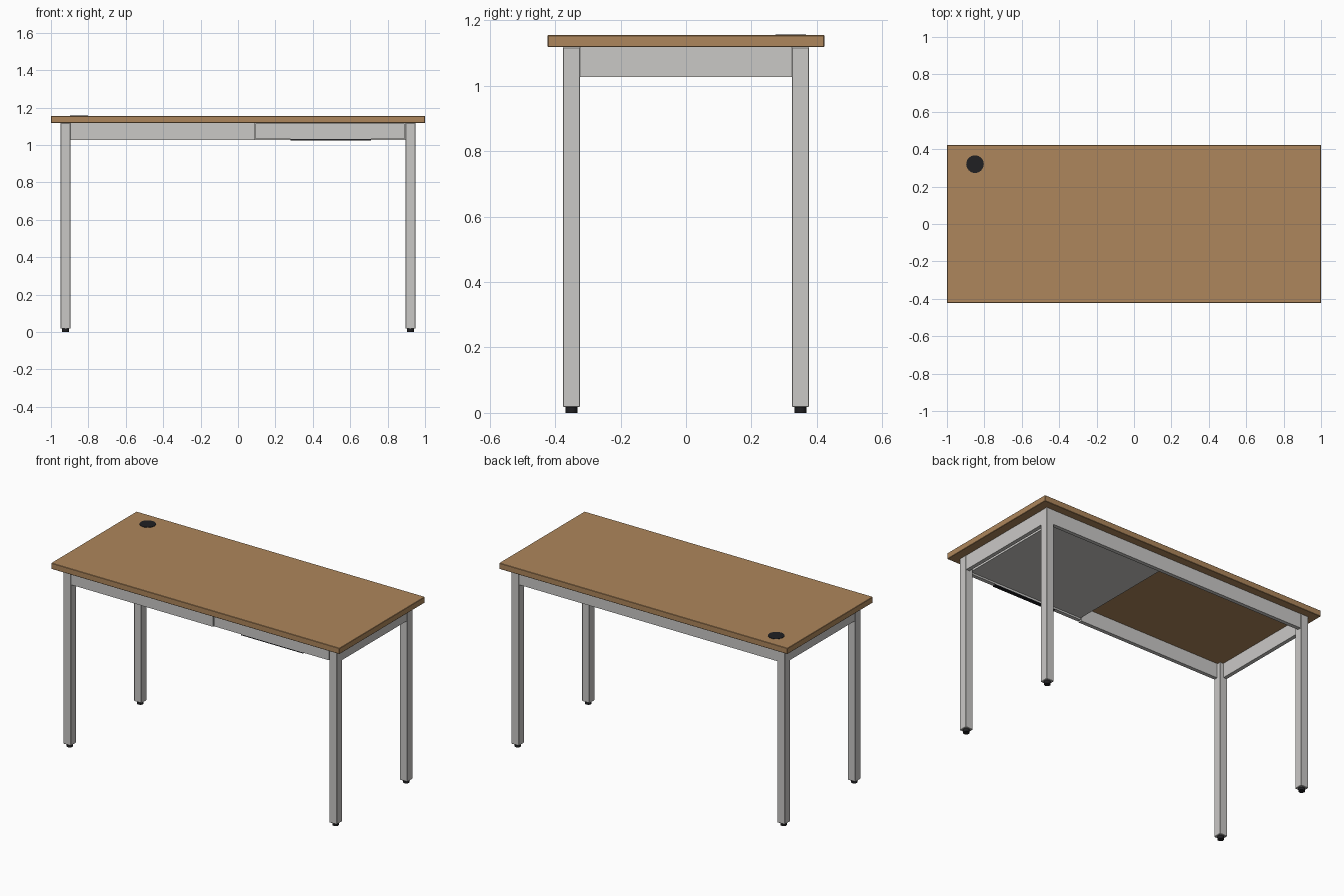
import bpy

cube = bpy.data.objects.get("Cube")
if cube:
    bpy.data.objects.remove(cube, do_unlink=True)


def material(name, rgb):
    m = bpy.data.materials.new(name)
    m.use_nodes = True
    m.diffuse_color = (*rgb, 1)
    m.node_tree.nodes["Principled BSDF"].inputs["Base Color"].default_value = (*rgb, 1)
    return m


WOOD = material("warm wood", (0.42, 0.24, 0.106))
METAL = material("light grey metal", (0.59, 0.58, 0.565))
BLACK = material("black plastic", (0.014, 0.014, 0.016))


def box(name, x, y, z, mat, bevel=0.0):
    """Box spanning the given (low, high) pairs."""
    spans = (x, y, z)
    bpy.ops.mesh.primitive_cube_add(size=1, location=[(a + b) / 2 for a, b in spans])
    ob = bpy.context.object
    ob.name = name
    ob.scale = [b - a for a, b in spans]
    bpy.ops.object.transform_apply(location=False, rotation=False, scale=True)
    ob.data.materials.append(mat)
    if bevel:
        mod = ob.modifiers.new("soft edge", "BEVEL")
        mod.width = bevel
        mod.segments = 1
    return ob


def disc(name, x, y, z, radius, mat):
    """Upright cylinder spanning the z pair."""
    bpy.ops.mesh.primitive_cylinder_add(vertices=32, radius=radius, depth=z[1] - z[0],
                                        location=(x, y, sum(z) / 2))
    ob = bpy.context.object
    ob.name = name
    ob.data.materials.append(mat)
    bpy.ops.object.shade_smooth_by_angle()
    return ob


UNDER, TOP = 1.118, 1.155          # underside and upper face of the desktop
LEG_X, LEG_Y, HALF = 0.922, 0.35, 0.026
RAIL_LOW, RAIL = 1.027, 0.024      # rail bottom and thickness
IN_X, IN_Y = LEG_X - HALF, LEG_Y - HALF
OUT_X, OUT_Y = LEG_X + HALF - 0.003, LEG_Y + HALF - 0.003

# Desktop and cable cover
box("desktop", (-1, 1), (-0.423, 0.423), (UNDER, TOP), WOOD, 0.002)
disc("cable_cover", -0.85, 0.32, (TOP - 0.005, TOP + 0.002), 0.047, BLACK)

# Legs with levelling feet
for sx, side in ((-1, "right"), (1, "left")):
    for sy, end in ((-1, "front"), (1, "back")):
        x, y = sx * LEG_X, sy * LEG_Y
        box(f"{end}_{side}_leg", (x - HALF, x + HALF), (y - HALF, y + HALF),
            (0.018, UNDER), METAL, 0.002)
        disc(f"{end}_{side}_foot", x, y, (0, 0.018), 0.0185, BLACK)
    # Side rail
    xs = sorted((sx * OUT_X, sx * (OUT_X - RAIL)))
    box(f"{side}_rail", xs, (-IN_Y, IN_Y), (RAIL_LOW, UNDER), METAL)

# Long rails
box("back_rail", (-IN_X, IN_X), (OUT_Y - RAIL, OUT_Y), (RAIL_LOW, UNDER), METAL)
box("front_rail", (-IN_X, 0.088), (-OUT_Y, -OUT_Y + RAIL), (RAIL_LOW, UNDER), METAL)

# Drawer
box("drawer_front", (0.094, 0.891), (-OUT_Y, -OUT_Y + RAIL), (1.032, 1.115), METAL)
box("drawer_body", (0.094, 0.891), (-OUT_Y + RAIL, OUT_Y - RAIL), (1.043, 1.115), METAL)
box("drawer_pull", (0.28, 0.71), (-OUT_Y + 0.002, -OUT_Y + RAIL), (1.025, 1.033), BLACK)
